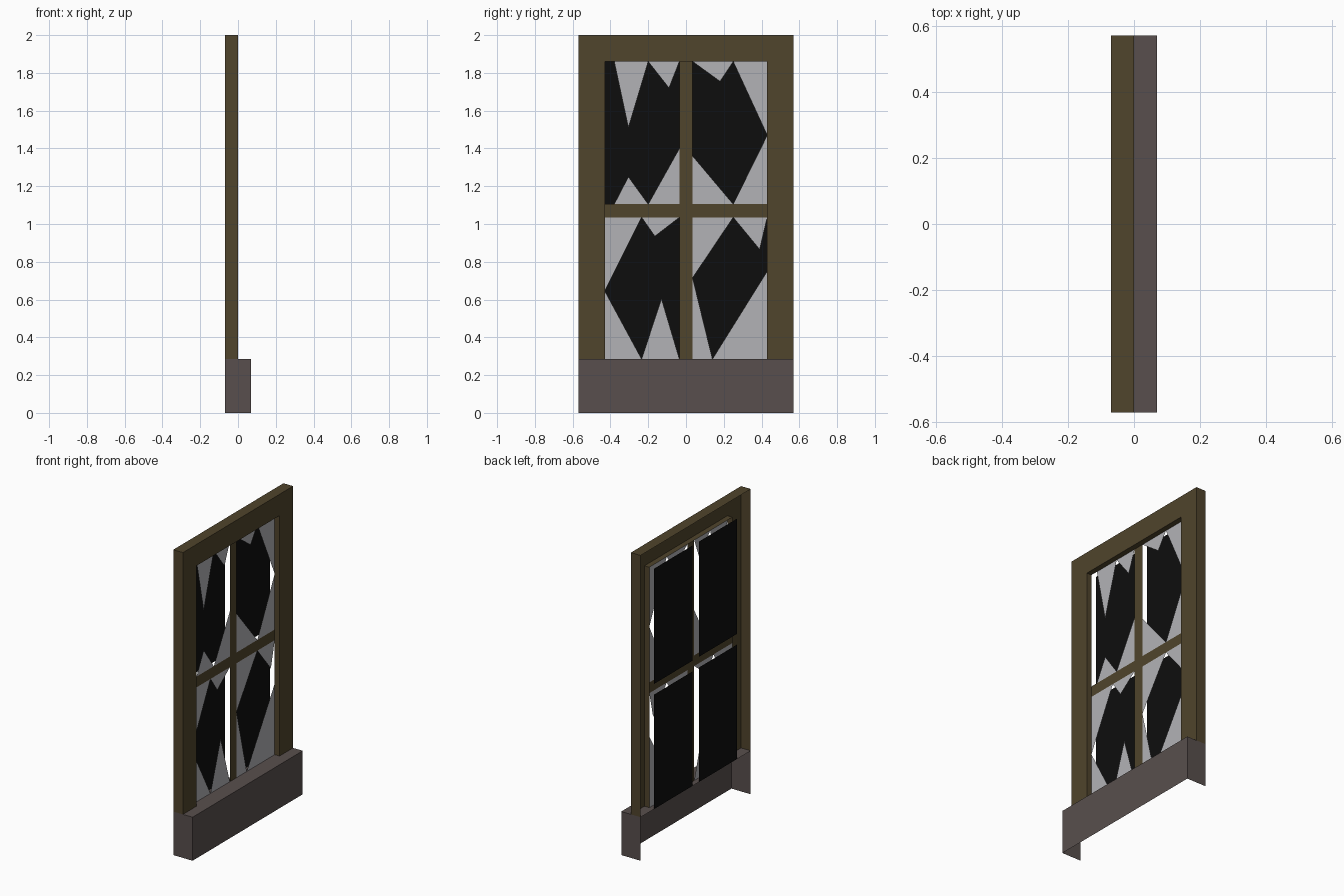
import bpy, bmesh

if "Cube" in bpy.data.objects:
    bpy.data.objects.remove(bpy.data.objects["Cube"])

W, IN, BAR = 0.57, 0.43, 0.035          # half widths: frame, opening, glazing bar
SILL, TOP, HEAD = 0.285, 2.0, 1.86      # heights
MID0, MID1 = 1.035, 1.105               # horizontal bar
FRONT, GLASS, BACK = 0.0, -0.035, -0.07  # depth planes


def material(name, r, g, b):
    m = bpy.data.materials.new(name)
    m.diffuse_color = (r, g, b, 1)
    m.use_nodes = True
    m.node_tree.nodes["Principled BSDF"].inputs["Base Color"].default_value = m.diffuse_color
    return m


wood = material("wood", 0.08, 0.058, 0.025)
stone = material("stone", 0.098, 0.078, 0.074)
glass = material("glass", 0.45, 0.45, 0.47)
dark = material("dark", 0.004, 0.004, 0.004)


def finish(name, bm, mat):
    me = bpy.data.meshes.new(name)
    bm.to_mesh(me)
    bm.free()
    me.materials.append(mat)
    ob = bpy.data.objects.new(name, me)
    bpy.context.collection.objects.link(ob)
    return ob


def from_faces(name, faces, mat):
    bm = bmesh.new()
    for f in faces:
        bm.faces.new([bm.verts.new(p) for p in f])
    bmesh.ops.remove_doubles(bm, verts=bm.verts[:], dist=1e-4)
    return finish(name, bm, mat)


def rect(x, y0, y1, z0, z1):
    return [(x, y0, z0), (x, y1, z0), (x, y1, z1), (x, y0, z1)]


def sweep(path, x0, x1):
    return [[(x0, *a), (x0, *b), (x1, *b), (x1, *a)] for a, b in zip(path, path[1:])]


# Frame: front face, outer walls and shallow inner reveal, open at the back
outer = [(-W, SILL), (-W, TOP), (W, TOP), (W, SILL)]
inner = [(IN, SILL), (IN, HEAD), (-IN, HEAD), (-IN, SILL)]
front = [[(FRONT, y, z) for y, z in reversed(outer + inner)]]
from_faces("window_frame", front + sweep(outer, FRONT, BACK) + sweep(inner, FRONT, GLASS), wood)

# Flat glazing bars
from_faces("glazing_bars", [
    rect(GLASS, -BAR, BAR, SILL, HEAD),
    rect(GLASS, -IN, -BAR, MID0, MID1),
    rect(GLASS, BAR, IN, MID0, MID1)], wood)

# Sill: box without back and bottom
bm = bmesh.new()
bmesh.ops.create_cube(bm, size=1)
bm.normal_update()
bmesh.ops.delete(bm, geom=[f for f in bm.faces if f.normal.x < -0.5 or f.normal.z < -0.5],
                 context='FACES')
for v in bm.verts:
    v.co = (v.co.x * 0.14, v.co.y * 2 * W, (v.co.z + 0.5) * SILL)
finish("sill", bm, stone)

# Dark panels behind the panes
from_faces("dark_panels", [rect(BACK, y0, y1, z0, z1)
                           for y0, y1 in ((-IN, -BAR), (BAR, IN))
                           for z0, z1 in ((SILL, MID0), (MID1, HEAD))], dark)

# Broken glass: triangles as (y, z) corners, one group per pane
shards = {
    "upper_left": [
        ((-.38, HEAD), (-.305, 1.51), (-.2, HEAD)),
        ((-.2, HEAD), (-.09, 1.72), (-BAR, HEAD)),
        ((-BAR, 1.4), (-.2, MID1), (-BAR, MID1)),
        ((-.38, MID1), (-.305, 1.25), (-.2, MID1))],
    "upper_right": [
        ((BAR, HEAD), (.18, 1.755), (.25, HEAD)),
        ((.25, HEAD), (IN, 1.47), (IN, HEAD)),
        ((IN, 1.47), (.25, MID1), (IN, MID1)),
        ((BAR, 1.36), (.25, MID1), (BAR, MID1))],
    "lower_left": [
        ((-IN, .645), (-.235, MID0), (-IN, MID0)),
        ((-.235, MID0), (-.165, .935), (-BAR, MID0)),
        ((-IN, .645), (-.235, SILL), (-IN, SILL)),
        ((-.235, SILL), (-.13, .605), (-BAR, SILL))],
    "lower_right": [
        ((BAR, .715), (.25, MID0), (BAR, MID0)),
        ((.25, MID0), (.39, .865), (IN, MID0)),
        ((IN, .75), (.14, SILL), (IN, SILL)),
        ((BAR, .715), (.14, SILL), (BAR, SILL))],
}
for pane, tris in shards.items():
    faces = []
    for a, b, c in tris:
        area = (b[0] - a[0]) * (c[1] - a[1]) - (b[1] - a[1]) * (c[0] - a[0])
        order = (a, b, c) if area > 0 else (a, c, b)
        faces.append([(GLASS, y, z) for y, z in order])
    from_faces("broken_glass_" + pane, faces, glass)
